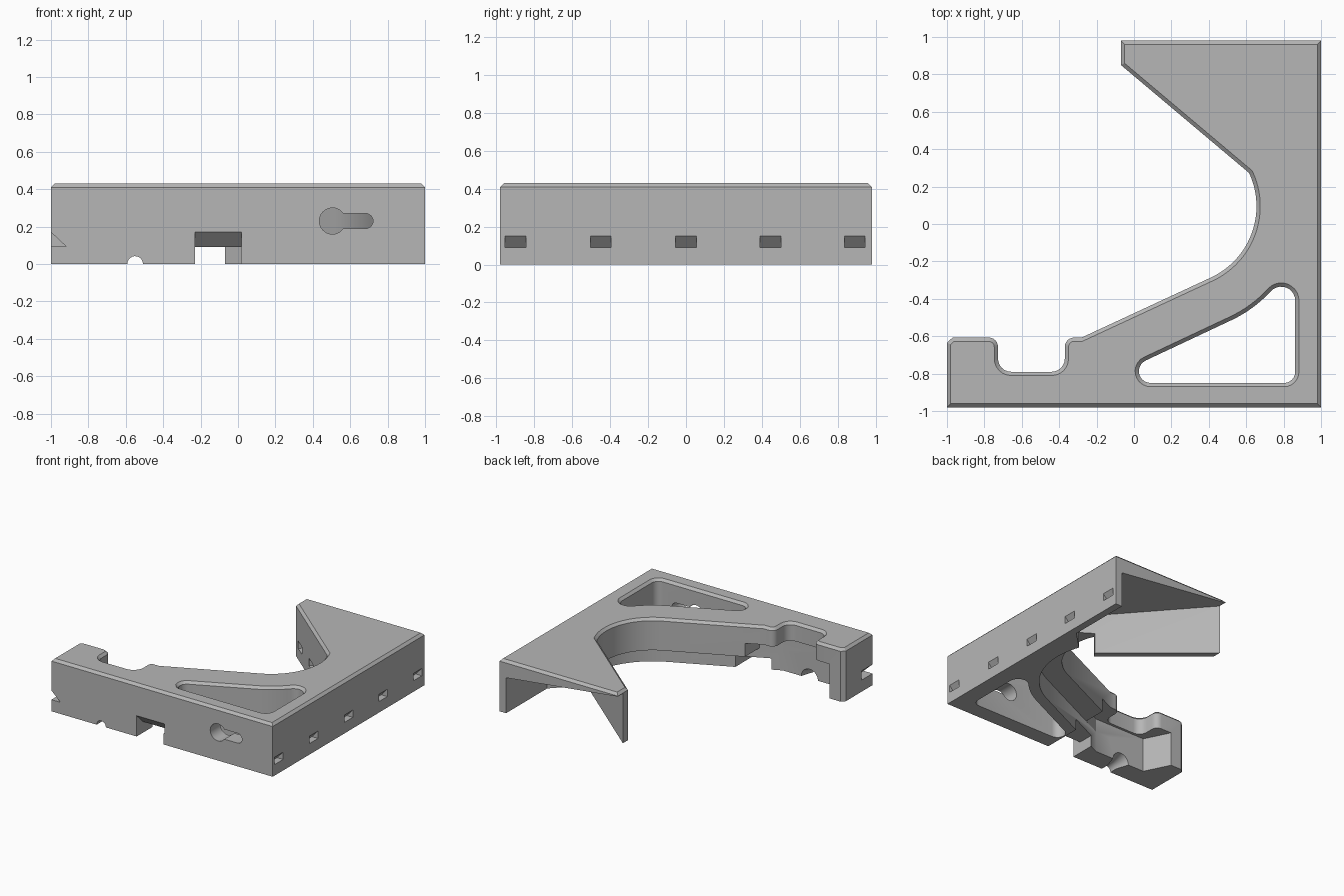
import bpy, bmesh, math
from mathutils import Vector

if "Cube" in bpy.data.objects:
    bpy.data.objects.remove(bpy.data.objects["Cube"], do_unlink=True)

grey = bpy.data.materials.new("plain grey")
grey.use_nodes = True
colour = (0.47, 0.47, 0.47, 1)
grey.diffuse_color = colour
grey.node_tree.nodes["Principled BSDF"].inputs["Base Color"].default_value = colour


def loft(name, rings):
    """Closed solid through rings of 3D points."""
    bm = bmesh.new()
    loops = [[bm.verts.new(p) for p in ring] for ring in rings]
    bm.faces.new(loops[0])
    bm.faces.new(loops[-1])
    for a, b in zip(loops, loops[1:]):
        for i in range(len(a)):
            j = (i + 1) % len(a)
            bm.faces.new((a[i], a[j], b[j], b[i]))
    bmesh.ops.recalc_face_normals(bm, faces=bm.faces)
    mesh = bpy.data.meshes.new(name)
    bm.to_mesh(mesh)
    bm.free()
    mesh.materials.append(grey)
    obj = bpy.data.objects.new(name, mesh)
    bpy.context.collection.objects.link(obj)
    return obj


def at_z(poly, z):
    return [(x, y, z) for x, y in poly]


def prism(name, poly, z0, z1):
    return loft(name, [at_z(poly, z0), at_z(poly, z1)])


def arc(cx, cy, r, a0, a1, n):
    angles = [math.radians(a0 + (a1 - a0) * i / n) for i in range(n + 1)]
    return [(cx + r * math.cos(a), cy + r * math.sin(a)) for a in angles]


def fillet(a, p, b, r, n=6):
    """Points rounding corner p between neighbours a and b."""
    a, p, b = Vector(a), Vector(p), Vector(b)
    u, v = (a - p).normalized(), (b - p).normalized()
    half = u.angle(v) / 2
    c = p + (u + v).normalized() * r / math.sin(half)
    s = p + u * r / math.tan(half) - c
    e = p + v * r / math.tan(half) - c
    a0 = math.degrees(math.atan2(s.y, s.x))
    turn = math.degrees(math.atan2(s.x * e.y - s.y * e.x, s.dot(e)))
    return arc(c.x, c.y, r, a0, a0 + turn, n)


def inset(poly, d):
    """Mitred inward offset of a counter-clockwise polygon."""
    out = []
    for i, p in enumerate(poly):
        p, q, s = Vector(p), Vector(poly[i - 1]), Vector(poly[(i + 1) % len(poly)])
        e, f = (p - q).normalized(), (s - p).normalized()
        m, n = Vector((-e.y, e.x)), Vector((-f.y, f.x))
        out.append(tuple(p + (m + n) * d / (1 + m.dot(n))))
    return out


def cut(body, cutter):
    cutter.hide_render = True
    mod = body.modifiers.new("cut", "BOOLEAN")
    mod.operation = "DIFFERENCE"
    mod.solver = "EXACT"
    mod.object = cutter
    bpy.context.view_layer.objects.active = body
    bpy.ops.object.modifier_apply(modifier=mod.name)
    bpy.data.objects.remove(cutter, do_unlink=True)


def wedge(x, y, normal, width, z0, z1, depth):
    """Hook slot: flat floor, roof sloping down into the wall."""
    n = Vector(normal).normalized()
    t = Vector((-n.y, n.x))
    e = 0.02
    profile = [(e, z0), (e, z1 + (z1 - z0) / depth * e), (-depth, z0)]
    rings = []
    for s in (-width / 2, width / 2):
        base = Vector((x, y)) + t * s
        rings.append([(base.x + n.x * d, base.y + n.y * d, z) for d, z in profile])
    return loft("slot_cutter", rings)


TOP, CHAMFER = 0.43, 0.02
CX, CY, R, TAN = 0.235, 0.095, 0.42, -64.8   # big round cut-out

# Bracket body with chamfered rim
notch = [(-0.28, -0.607), (-0.37, -0.607), (-0.37, -0.79),
         (-0.727, -0.79), (-0.727, -0.607), (-0.97, -0.607)]
outline = [(-1, -0.98), (1, -0.98), (1, 0.98), (-0.07, 0.98), (-0.07, 0.85)]
outline += arc(CX, CY, R, 25, TAN, 24)
outline.append(notch[0])
for i, r in zip(range(1, 5), (0.05, 0.07, 0.07, 0.05)):
    outline += fillet(notch[i - 1], notch[i], notch[i + 1], r)
outline += [notch[-1], (-1, -0.635)]
body = loft("corner_bracket", [at_z(outline, 0), at_z(outline, TOP - CHAMFER),
                               at_z(inset(outline, CHAMFER), TOP)])

# Triangular window, flared at the top
big = arc(CX, CY, 0.673, -42.5, TAN, 8)
tip, corner = (-0.193, -0.85), (0.862, -0.85)
window = fillet(tip, corner, (0.862, -0.41), 0.06)
window += arc(0.787, -0.41, 0.075, 0, 137.5, 10) + big[1:]
window += fillet(big[-1], tip, corner, 0.063, 10)
cut(body, loft("window_cutter", [at_z(window, -0.1), at_z(window, TOP - CHAMFER),
                                 at_z(inset(window, -2 * CHAMFER), TOP + CHAMFER)]))

# Undercut below the curved edge
lower = [(-0.895, -0.56), (-0.77, -0.81), (-0.31, -0.81)]
lower += arc(CX, CY, 0.59, TAN, 25, 24)
lower += [(0.645, 0.312), (0.5, 0.08), (0.3, -0.1), (-0.3, -0.45)]
cut(body, prism("undercut_cutter", lower, -0.1, 0.17))

# Taller undercut around the notch
tall = lower[:3] + [(-0.15, -0.735), (-0.15, -0.45), (-0.3, -0.45)]
cut(body, prism("notch_undercut_cutter", tall, -0.12, 0.28))

# Hollow back arm with a sloping ceiling
pocket = [(0.94, 1.1), (-0.2, 1.1), (-0.2, 1.025), (0.645, 0.312),
          (0.74, 0.25), (0.94, 0.45)]
ceiling = [(x, y, 0.29 + 0.119 * (0.94 - x)) for x, y in pocket]
for i in (1, 2):
    ceiling[i] = ceiling[i][:2] + (0.42,)
cut(body, loft("arm_cutter", [at_z(pocket, -0.14), ceiling]))

# Hook slots on the right side, the slanted arm, the left end and the front
for y in (-0.9, -0.45, 0, 0.445, 0.89):
    cut(body, wedge(1, y, (1, 0), 0.11, 0.09, 0.15, 0.055))
for t in (0.13, 0.48, 0.83):
    cut(body, wedge(-0.07 + 0.686 * t, 0.85 - 0.578 * t, (-0.578, -0.686),
                    0.11, 0.09, 0.15, 0.045))
cut(body, wedge(-1, -0.93, (-1, 0), 0.18, 0.095, 0.17, 0.08))
cut(body, wedge(-0.105, -0.98, (0, -1), 0.25, 0.09, 0.17, 0.08))

# Channel under the front wall
channel = [(-0.23, -1.1), (0.015, -1.1), (0.015, -0.6), (-0.23, -0.6)]
cut(body, prism("channel_cutter", channel, -0.1, 0.092))

# Keyhole through the front wall
key = arc(0.505, 0.23, 0.07, 35, 325, 28) + arc(0.682, 0.23, 0.04, -90, 90, 12)
cut(body, loft("keyhole_cutter", [[(x, y, z) for x, z in key] for y in (-1.1, -0.75)]))

# Small flared tunnel along the bottom
rings = []
for y, r in ((-1.1, 0.042), (-0.91, 0.042), (-0.78, 0.085)):
    rings.append([(x, y, z) for x, z in arc(-0.55, 0, r, 5, 350, 23)])
cut(body, loft("tunnel_cutter", rings))

# Smooth curves, sharp edges
bpy.ops.object.select_all(action="DESELECT")
body.select_set(True)
bpy.context.view_layer.objects.active = body
bpy.ops.object.shade_smooth_by_angle(angle=math.radians(25))
